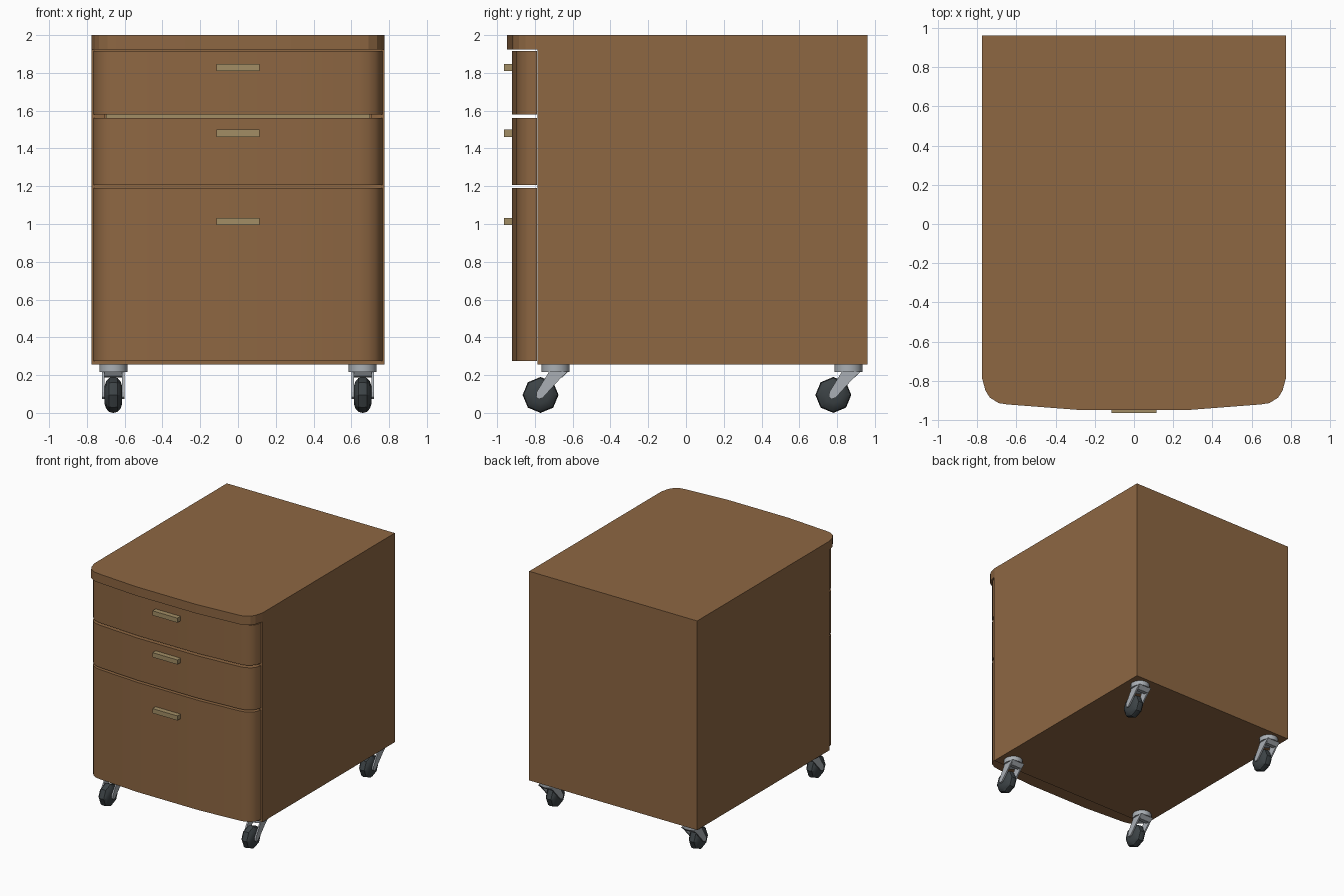
import bpy, bmesh, math
from mathutils import Vector

if "Cube" in bpy.data.objects:
    bpy.data.objects.remove(bpy.data.objects["Cube"])


def material(name, rgb):
    m = bpy.data.materials.new(name)
    m.diffuse_color = (*rgb, 1)
    m.use_nodes = True
    m.node_tree.nodes["Principled BSDF"].inputs["Base Color"].default_value = m.diffuse_color
    return m


WOOD = material("brown wood", (0.27, 0.135, 0.055))
PALE = material("pale wood", (0.36, 0.27, 0.13))
METAL = material("grey metal", (0.40, 0.43, 0.46))
RUBBER = material("dark rubber", (0.045, 0.055, 0.06))


def finish(name, bm, mat, angle=None):
    bmesh.ops.recalc_face_normals(bm, faces=bm.faces)
    me = bpy.data.meshes.new(name)
    bm.to_mesh(me)
    bm.free()
    me.materials.append(mat)
    ob = bpy.data.objects.new(name, me)
    bpy.context.collection.objects.link(ob)
    if angle:
        bpy.ops.object.select_all(action='DESELECT')
        ob.select_set(True)
        bpy.context.view_layer.objects.active = ob
        bpy.ops.object.shade_smooth_by_angle(angle=math.radians(angle))
    return ob


def prism(name, pts, axis, lo, hi, mat, angle=None):
    """Extrude a 2D outline along z (outline x,y) or x (outline y,z)."""
    place = (lambda a, b, t: (a, b, t)) if axis == 'z' else (lambda a, b, t: (t, a, b))
    bm = bmesh.new()
    face = bm.faces.new([bm.verts.new(place(a, b, lo)) for a, b in pts])
    new = bmesh.ops.extrude_face_region(bm, geom=[face])['geom']
    bmesh.ops.translate(bm, vec=Vector(place(0, 0, hi - lo)),
                        verts=[v for v in new if isinstance(v, bmesh.types.BMVert)])
    return finish(name, bm, mat, angle)


def box(name, x, y, z, mat):
    return prism(name, [(x[0], y[0]), (x[1], y[0]), (x[1], y[1]), (x[0], y[1])], 'z', *z, mat)


def lathe_x(name, profile, centre, n, mat, angle):
    """Revolve (x, radius) rings around the x axis."""
    bm = bmesh.new()
    rings = [[bm.verts.new((centre[0] + x,
                            centre[1] + r * math.sin(2 * math.pi * i / n),
                            centre[2] + r * math.cos(2 * math.pi * i / n)))
              for i in range(n)] for x, r in profile]
    for a, b in zip(rings, rings[1:]):
        for i in range(n):
            j = (i + 1) % n
            bm.faces.new((a[i], a[j], b[j], b[i]))
    bm.faces.new(rings[0])
    bm.faces.new(rings[-1])
    return finish(name, bm, mat, angle)


def cut(ob, x, y, z):
    cutter = box("cutter", x, y, z, WOOD)
    mod = ob.modifiers.new("cut", 'BOOLEAN')
    mod.operation, mod.solver, mod.object = 'DIFFERENCE', 'EXACT', cutter
    bpy.context.view_layer.objects.active = ob
    bpy.ops.object.modifier_apply(modifier=mod.name)
    bpy.data.objects.remove(cutter)


def mirrored(half):
    return half + [(-x, y) for x, y in reversed(half)]


# Carcass: bowed top slab over a box with an open front
TOP_HALF = [(0.775, 0.96), (0.775, -0.785), (0.757, -0.85), (0.735, -0.885),
            (0.69, -0.913), (0.645, -0.92), (0.28, -0.948)]
carcass = prism("carcass", mirrored(TOP_HALF), 'z', 0.255, 2.0, WOOD)
cut(carcass, (-2, 2), (-2, -0.786), (0, 1.925))
cut(carcass, (-0.705, 0.705), (-0.9, 0.9), (0.31, 1.88))
box("divider_rail", (-0.704, 0.704), (-0.784, 0.85), (1.18, 1.22), WOOD)

# Drawers: bowed front, pale inner box, bar handle
FRONT_HALF = [(0.765, -0.789), (0.752, -0.835), (0.73, -0.865), (0.69, -0.888),
              (0.645, -0.897), (0.28, -0.922)]
for label, z0, z1, hz in (("bottom", 0.275, 1.19, 1.013),
                          ("middle", 1.207, 1.56, 1.48),
                          ("upper", 1.58, 1.915, 1.829)):
    prism(label + "_drawer_front", mirrored(FRONT_HALF), 'z', z0, z1, WOOD, 35)
    box(label + "_handle", (-0.115, 0.115), (-0.963, -0.915), (hz - 0.019, hz + 0.019), PALE)
box("lower_drawer_box", (-0.7, 0.7), (-0.78, 0.85), (0.32, 1.17), PALE)
box("upper_drawer_box", (-0.7, 0.7), (-0.78, 0.85), (1.23, 1.87), PALE)

# Casters: mounting disc, slanted fork, faceted wheel
for side, x in (("left", -0.66), ("right", 0.66)):
    for end, y in (("front", -0.69), ("rear", 0.86)):
        tag = f"{end}_{side}_"
        disc = [(x + 0.074 * math.cos(i * math.pi / 8), y + 0.074 * math.sin(i * math.pi / 8))
                for i in range(16)]
        prism(tag + "caster_plate", disc, 'z', 0.216, 0.256, METAL, 40)
        arm = [(y + 0.065, 0.218), (y - 0.035, 0.218), (y - 0.101, 0.11), (y - 0.103, 0.085),
               (y - 0.09, 0.073), (y - 0.068, 0.08), (y + 0.03, 0.188)]
        for s in (-1, 1):
            prism(tag + "fork_arm", arm, 'x', x + s * 0.053 - 0.006, x + s * 0.053 + 0.006, METAL)
        bridge = [(y + 0.065, 0.218), (y - 0.02, 0.218), (y - 0.005, 0.195), (y + 0.035, 0.188)]
        prism(tag + "fork_bridge", bridge, 'x', x - 0.05, x + 0.05, METAL)
        lathe_x(tag + "wheel", [(-0.047, 0.045), (-0.038, 0.072), (-0.022, 0.09), (0, 0.095),
                                (0.022, 0.09), (0.038, 0.072), (0.047, 0.045)],
                (x, y - 0.08, 0.095), 8, RUBBER, 30)
